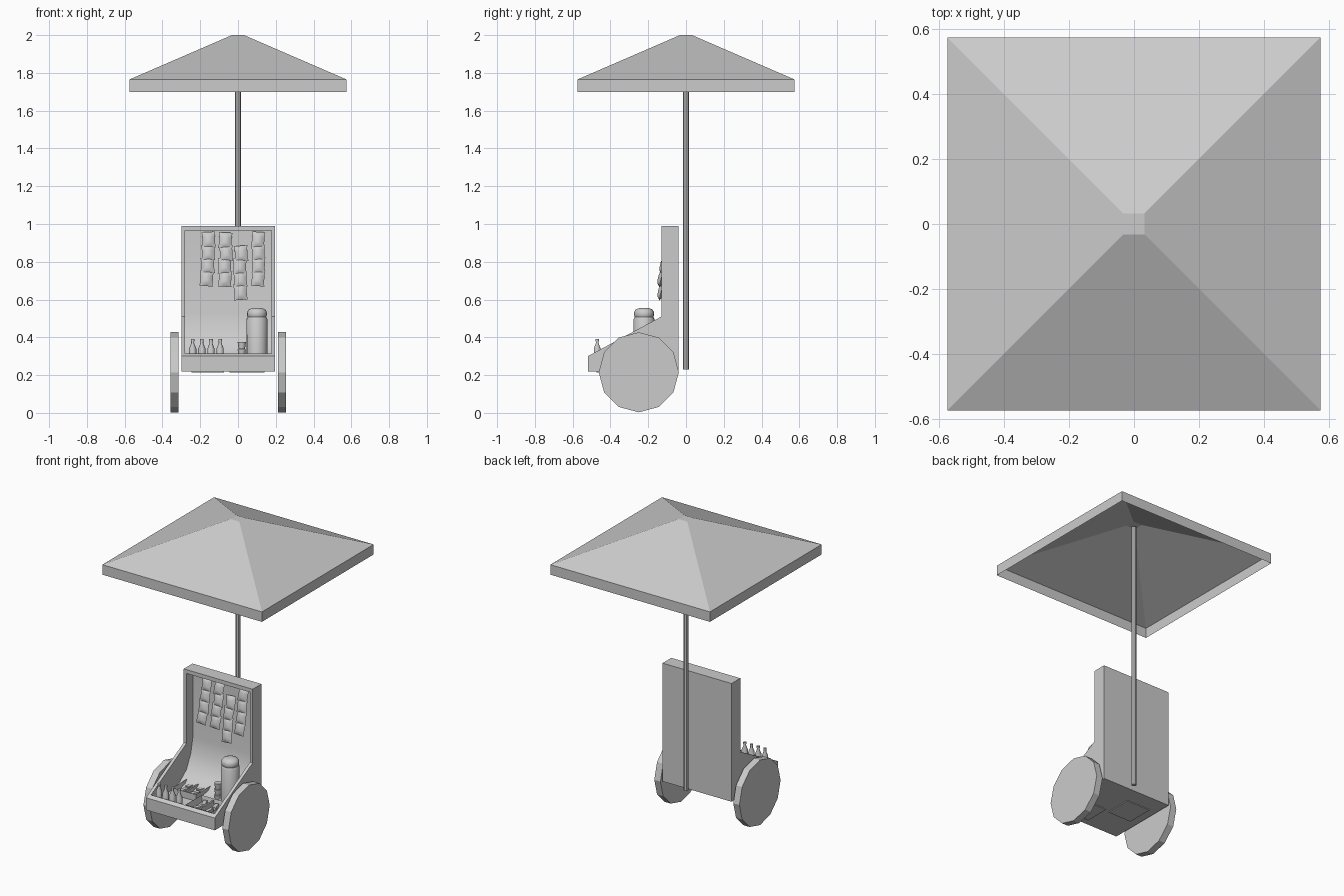
import bpy, bmesh, math, random
from mathutils import Matrix, Vector

if "Cube" in bpy.data.objects:
    bpy.data.objects.remove(bpy.data.objects["Cube"])

random.seed(4)


def finish(name, bm, smooth=None):
    bmesh.ops.recalc_face_normals(bm, faces=bm.faces)
    me = bpy.data.meshes.new(name)
    bm.to_mesh(me)
    bm.free()
    ob = bpy.data.objects.new(name, me)
    bpy.context.collection.objects.link(ob)
    bpy.ops.object.select_all(action='DESELECT')
    bpy.context.view_layer.objects.active = ob
    ob.select_set(True)
    if smooth:
        bpy.ops.object.shade_smooth_by_angle(angle=math.radians(smooth))
    return ob


def extrude_x(name, profile, x0, x1, smooth=None):
    """Extrude a (y, z) outline along x."""
    bm = bmesh.new()
    f = bm.faces.new([bm.verts.new((x0, y, z)) for y, z in profile])
    ext = bmesh.ops.extrude_face_region(bm, geom=[f])
    vs = [g for g in ext['geom'] if isinstance(g, bmesh.types.BMVert)]
    bmesh.ops.translate(bm, verts=vs, vec=(x1 - x0, 0, 0))
    return finish(name, bm, smooth)


def lathe(name, profile, loc, n, smooth=40):
    """Stack rings of (radius, z) around a vertical axis, closed at both ends."""
    bm = bmesh.new()
    rings = [[bm.verts.new((loc[0] + r * math.cos(2 * math.pi * i / n),
                            loc[1] + r * math.sin(2 * math.pi * i / n), z))
              for i in range(n)] for r, z in profile]
    for a, b in zip(rings, rings[1:]):
        for i in range(n):
            j = (i + 1) % n
            bm.faces.new((a[i], a[j], b[j], b[i]))
    bm.faces.new(rings[0])
    bm.faces.new(rings[-1])
    return finish(name, bm, smooth)


def box(name, lo, hi, rot=0):
    bm = bmesh.new()
    size = [b - a for a, b in zip(lo, hi)]
    mid = [(a + b) / 2 for a, b in zip(lo, hi)]
    m = Matrix.Translation(mid) @ Matrix.Rotation(rot, 4, 'Z') @ Matrix.Diagonal((*size, 1))
    bmesh.ops.create_cube(bm, size=1, matrix=m)
    return finish(name, bm)


def open_box(name, lo, hi, wall=0.012):
    """Box with a hollow top."""
    ob = box(name, lo, hi)
    bm = bmesh.new()
    bm.from_mesh(ob.data)
    top = max(bm.faces, key=lambda f: f.calc_center_median().z)
    bmesh.ops.inset_region(bm, faces=[top], thickness=wall)
    bmesh.ops.translate(bm, verts=top.verts[:], vec=(0, 0, -0.04))
    bm.to_mesh(ob.data)
    bm.free()


def bag(name, loc, tilt, roll, w=0.072, h=0.085, t=0.016):
    """Pillow-shaped snack bag hanging from its top edge."""
    bm = bmesh.new()
    n = 6
    for side in (-1, 1):
        g = []
        for j in range(n + 1):
            for i in range(n + 1):
                u, v = 2 * i / n - 1, 2 * j / n - 1
                puff = (1 - u * u) * (1 - v ** 4)
                x = u * w / 2 * (0.92 + 0.08 * v ** 4)
                g.append(bm.verts.new((x, side * t * puff, (v - 1) * h / 2)))
        for j in range(n):
            for i in range(n):
                k = j * (n + 1) + i
                bm.faces.new((g[k], g[k + 1], g[k + n + 2], g[k + n + 1]))
    bmesh.ops.remove_doubles(bm, verts=bm.verts, dist=1e-5)
    m = Matrix.Translation(loc) @ Matrix.Rotation(roll, 4, 'Y') @ Matrix.Rotation(tilt, 4, 'X')
    bm.transform(m)
    finish(name, bm, 50)


# Canopy: open square shell with a valance and a tiny flat peak
bm = bmesh.new()
rings = []
for r, z in ((0.575, 1.70), (0.575, 1.765), (0.032, 2.0)):
    rings.append([bm.verts.new((sx * r, sy * r, z))
                  for sx, sy in ((-1, -1), (1, -1), (1, 1), (-1, 1))])
for a, b in zip(rings, rings[1:]):
    for i in range(4):
        j = (i + 1) % 4
        bm.faces.new((a[i], a[j], b[j], b[i]))
bm.faces.new(rings[-1])
finish("canopy", bm)

# Pole
lathe("canopy_pole", [(0.015, 0.23), (0.015, 1.985)], (0, 0), 8)

# Cart body: L-shaped side outline, hollowed by a ramped cavity
body = extrude_x("cart_body", [(-0.52, 0.22), (-0.04, 0.22), (-0.04, 0.99), (-0.13, 0.99),
                               (-0.13, 0.51), (-0.52, 0.30)], -0.30, 0.197)
cavity = extrude_x("cavity_cutter", [(-0.065, 0.965), (-0.065, 0.525), (-0.085, 0.43),
                                     (-0.13, 0.34), (-0.2, 0.285), (-0.3, 0.262),
                                     (-0.495, 0.262), (-0.495, 0.965)], -0.28, 0.177)
cavity.hide_render = True
mod = body.modifiers.new("hollow", 'BOOLEAN')
mod.operation = 'DIFFERENCE'
mod.solver = 'EXACT'
mod.object = cavity
bpy.context.view_layer.objects.active = body
bpy.ops.object.modifier_apply(modifier=mod.name)
bpy.data.objects.remove(cavity)
bpy.context.view_layer.objects.active = body
body.select_set(True)
bpy.ops.object.shade_smooth_by_angle(angle=math.radians(35))

# Wheels: solid twelve-sided discs
rim = [(-0.25 + 0.212 * math.sin(k * math.pi / 6), 0.215 - 0.212 * math.cos(k * math.pi / 6))
       for k in range(12)]
for name, x0, x1 in (("left_wheel", -0.358, -0.314), ("right_wheel", 0.211, 0.255)):
    extrude_x(name, rim, x0, x1)

# Thermos with domed cap
lathe("thermos", [(0.055, 0.26), (0.056, 0.495), (0.049, 0.508), (0.053, 0.518), (0.052, 0.535),
                  (0.043, 0.548), (0.025, 0.555)], (0.1, -0.222), 16)

# Cup stack beside the thermos
for k in range(3):
    z = 0.262 + 0.038 * k
    lathe(f"cup_{k + 1}", [(0.017, z), (0.022, z + 0.036)], (0.02, -0.235), 10)

# Row of small bottles along the front
for k in range(4):
    lathe(f"bottle_{k + 1}", [(0.019, 0.262), (0.019, 0.34), (0.008, 0.368), (0.008, 0.378),
                              (0.010, 0.379), (0.010, 0.39)], (-0.24 + 0.0485 * k, -0.47), 10)

# Open goods boxes and their contents
for name, x0, x1, y0, y1 in (("back_goods_box", -0.245, -0.075, -0.325, -0.15),
                             ("front_goods_box", -0.045, 0.14, -0.475, -0.31)):
    open_box(name, (x0, y0, 0.215), (x1, y1, 0.305))
    cx, cy = (x0 + x1) / 2, (y0 + y1) / 2
    box(name + "_divider", (cx - 0.005, y0 + 0.01, 0.26), (cx + 0.005, y1 - 0.01, 0.30))
    for k in range(4):
        px, py = cx + (0.04 if k % 2 else -0.04), cy + (0.035 if k > 1 else -0.035)
        box(f"{name}_item_{k + 1}", (px - 0.012, py - 0.03, 0.264), (px + 0.012, py + 0.03, 0.29),
            random.uniform(-0.5, 0.5))

# Snack bags hanging in four overlapping strips
for c, (x, top) in enumerate(((-0.16, 0.958), (-0.068, 0.955), (0.01, 0.885), (0.105, 0.958))):
    for r in range(4):
        bag(f"snack_bag_{c + 1}_{r + 1}",
            Vector((x + random.uniform(-0.005, 0.005), -0.09 - 0.011 * r, top - 0.068 * r)),
            -0.22, random.uniform(-0.09, 0.09))
